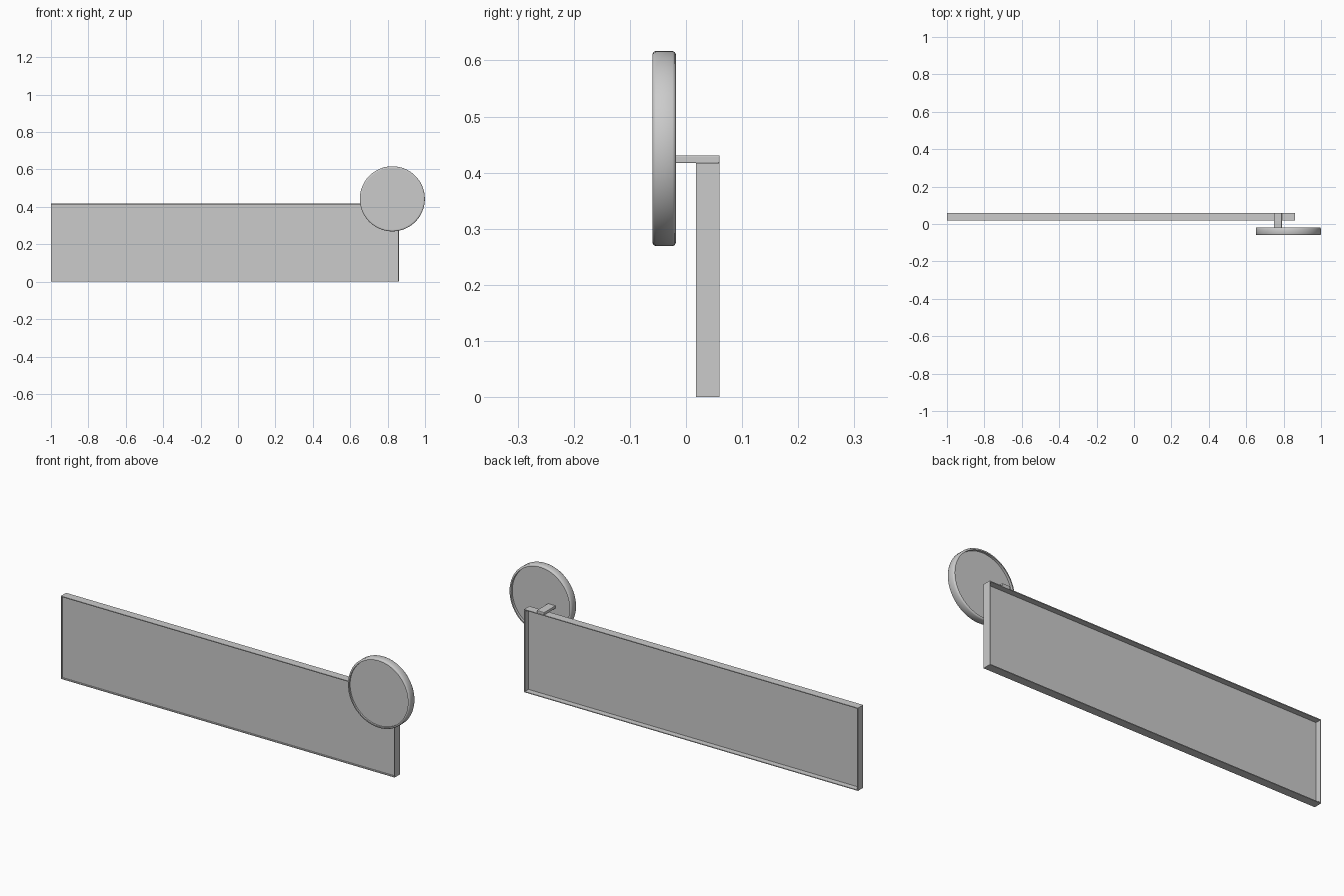
import bpy, bmesh, math
from mathutils import Matrix

cube = bpy.data.objects.get("Cube")
if cube:
    bpy.data.objects.remove(cube, do_unlink=True)

grey = bpy.data.materials.new("plain grey")
grey.use_nodes = True
colour = (0.6, 0.6, 0.6, 1)
grey.diffuse_color = colour
grey.node_tree.nodes["Principled BSDF"].inputs["Base Color"].default_value = colour


def finish(name, bm):
    bmesh.ops.recalc_face_normals(bm, faces=bm.faces)
    mesh = bpy.data.meshes.new(name)
    bm.to_mesh(mesh)
    bm.free()
    mesh.materials.append(grey)
    ob = bpy.data.objects.new(name, mesh)
    bpy.context.collection.objects.link(ob)
    return ob


def box(name, x, y, z, bevel=0):
    bm = bmesh.new()
    bmesh.ops.create_cube(bm, size=1)
    for v in bm.verts:
        v.co = [a + (b - a) * (c + 0.5) for (a, b), c in zip((x, y, z), v.co)]
    if bevel:
        bmesh.ops.bevel(bm, geom=bm.edges[:], offset=bevel, segments=2,
                        profile=0.5, affect='EDGES')
    return finish(name, bm)


# Long sign board: thin rim around a set-in panel
LEFT, RIGHT, TOP, RIM = -1.0, 0.86, 0.417, 0.004
DEPTH = (0.018, 0.06)
box("board_bottom_rim", (LEFT, RIGHT), DEPTH, (0, RIM))
box("board_top_rim", (LEFT, RIGHT), DEPTH, (TOP - RIM, TOP))
box("board_right_rim", (LEFT, LEFT + RIM), DEPTH, (RIM, TOP - RIM))
box("board_left_rim", (RIGHT - RIM, RIGHT), DEPTH, (RIM, TOP - RIM))
box("board_panel", (LEFT + RIM, RIGHT - RIM), (0.027, 0.031), (RIM, TOP - RIM))

# Round sign: lathed rim with rounded edges and set-in faces
profile = [(0, -0.052), (0.164, -0.052), (0.164, -0.06), (0.168, -0.06),
           (0.172, -0.058), (0.174, -0.054), (0.174, -0.024), (0.172, -0.02),
           (0.168, -0.018), (0.164, -0.018), (0.164, -0.03), (0, -0.03)]
bm = bmesh.new()
verts = [bm.verts.new((r, y, 0)) for r, y in profile]
edges = [bm.edges.new(pair) for pair in zip(verts, verts[1:])]
bmesh.ops.spin(bm, geom=verts + edges, cent=(0, 0, 0), axis=(0, 1, 0),
               angle=math.tau, steps=64, use_merge=True)
bmesh.ops.remove_doubles(bm, verts=bm.verts, dist=0.0001)
bmesh.ops.transform(bm, matrix=Matrix.Translation((0.825, 0, 0.443)), verts=bm.verts)
disc = finish("round_sign", bm)
bpy.context.view_layer.objects.active = disc
disc.select_set(True)
bpy.ops.object.shade_smooth_by_angle(angle=math.radians(50))

# Arm joining the round sign to the top of the board
box("support_arm", (0.748, 0.79), (-0.031, 0.06), (0.417, 0.431), 0.002)
